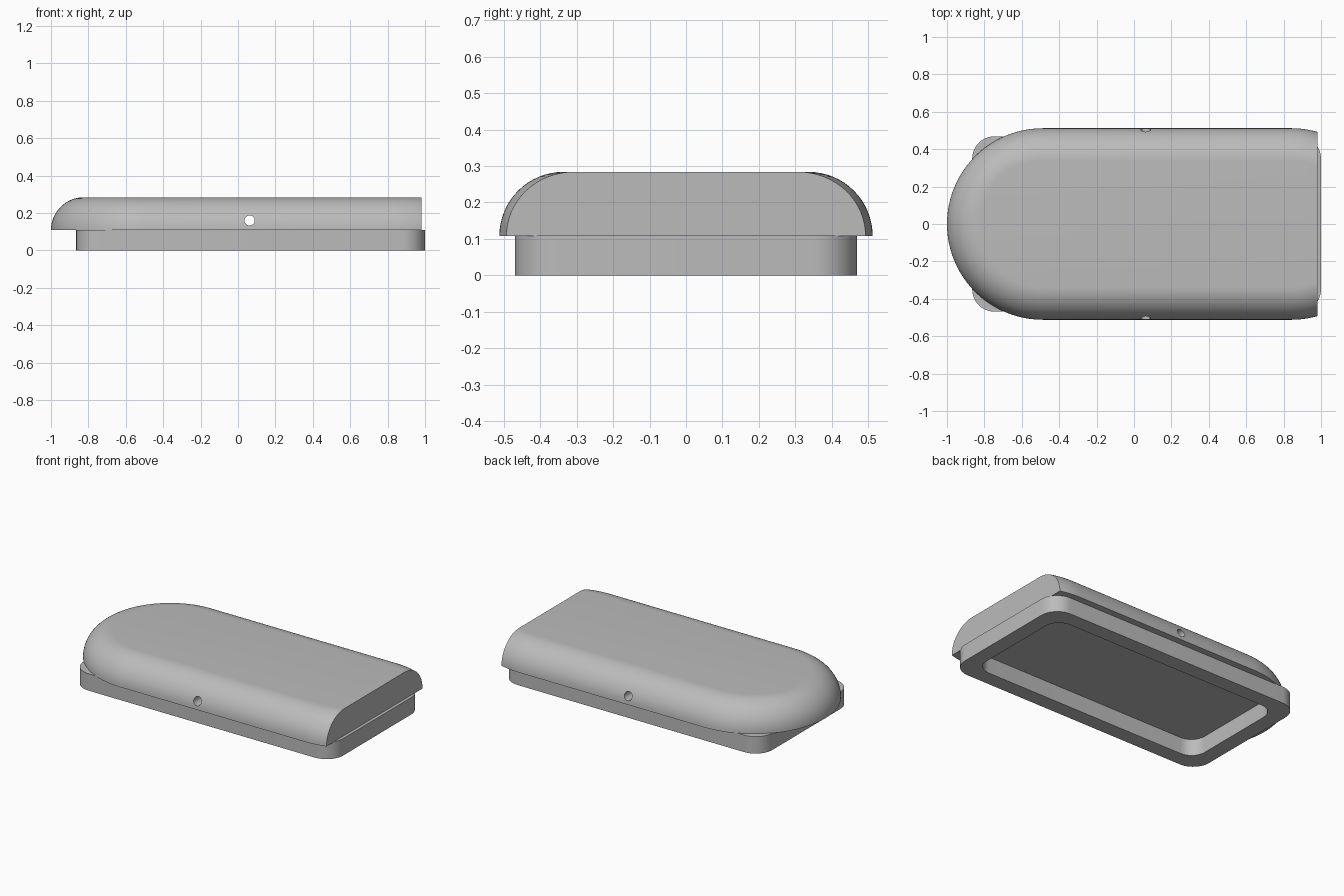
import bpy, bmesh, math

cube = bpy.data.objects.get("Cube")
if cube:
    bpy.data.objects.remove(cube, do_unlink=True)

grey = bpy.data.materials.new("plain grey")
grey.use_nodes = True
colour = (0.5, 0.5, 0.5, 1)
grey.diffuse_color = colour
grey.node_tree.nodes["Principled BSDF"].inputs["Base Color"].default_value = colour


def loft(name, loops, caps=True, closed=False):
    """Skin matching loops of points; optionally cap the ends or join last to first."""
    bm = bmesh.new()
    rings = [[bm.verts.new(p) for p in loop] for loop in loops]
    pairs = list(zip(rings, rings[1:]))
    if closed:
        pairs.append((rings[-1], rings[0]))
    for a, b in pairs:
        for i in range(len(a)):
            j = (i + 1) % len(a)
            bm.faces.new((a[i], a[j], b[j], b[i]))
    if caps:
        bm.faces.new(rings[0])
        bm.faces.new(rings[-1])
    bmesh.ops.recalc_face_normals(bm, faces=bm.faces)
    mesh = bpy.data.meshes.new(name)
    bm.to_mesh(mesh)
    bm.free()
    obj = bpy.data.objects.new(name, mesh)
    bpy.context.collection.objects.link(obj)
    mesh.materials.append(grey)
    return obj


def arc(cx, cy, r, start, end, steps):
    angles = [start + (end - start) * i / steps for i in range(steps + 1)]
    return [(cx + r * math.cos(a), cy + r * math.sin(a)) for a in angles]


def smooth(obj):
    bpy.ops.object.select_all(action='DESELECT')
    obj.select_set(True)
    bpy.context.view_layer.objects.active = obj
    bpy.ops.object.shade_smooth_by_angle(angle=math.radians(30))


# Rounded cover: a stadium outline with one end cut flat
LEFT, RIGHT, CUT = -0.488, 0.84, 0.98
RADIUS, FILLET, BASE = 0.512, 0.176, 0.108


def cover_outline(r, z):
    half = math.pi / 2
    stop = math.acos((CUT - RIGHT) / r)
    pts = arc(RIGHT, 0, r, stop, half, 8)
    pts += arc(LEFT, 0, r, half, 3 * half, 48)
    pts += arc(RIGHT, 0, r, -half, -stop, 8)
    return [(x, y, z) for x, y in pts]


STEPS = 16
rings = []
for i in range(STEPS + 1):
    t = math.pi / 2 * i / STEPS
    rings.append(cover_outline(RADIUS - FILLET * (1 - math.cos(t)),
                               BASE + FILLET * math.sin(t)))
cover = loft("cover", rings)

# Cross hole drilled through the cover
hole = [(0.062 + x, z) for x, z in arc(0, 0.16, 0.027, 0, 2 * math.pi, 32)[:-1]]
cutter = loft("hole_cutter", [[(x, y, z) for x, z in hole] for y in (-0.7, 0.7)])
drill = cover.modifiers.new("cross_hole", 'BOOLEAN')
drill.operation = 'DIFFERENCE'
drill.solver = 'EXACT'
drill.object = cutter
bpy.context.view_layer.objects.active = cover
bpy.ops.object.modifier_apply(modifier=drill.name)
bpy.data.objects.remove(cutter, do_unlink=True)
smooth(cover)


# Base frame: a rounded rectangular ring, open underneath
def frame_outline(inset, r, z):
    x0, x1, y1 = -0.865 + inset, 1.0 - inset, 0.469 - inset
    corners = [(x1 - r, y1 - r), (x0 + r, y1 - r), (x0 + r, r - y1), (x1 - r, r - y1)]
    pts = []
    for i, (cx, cy) in enumerate(corners):
        pts += arc(cx, cy, r, i * math.pi / 2, (i + 1) * math.pi / 2, 12)
    return [(x, y, z) for x, y in pts]


TOP = 0.11
frame = loft("base_frame", [frame_outline(0, 0.12, 0), frame_outline(0, 0.12, TOP),
                            frame_outline(0.1, 0.1, TOP), frame_outline(0.1, 0.1, 0)],
             caps=False, closed=True)
smooth(frame)
